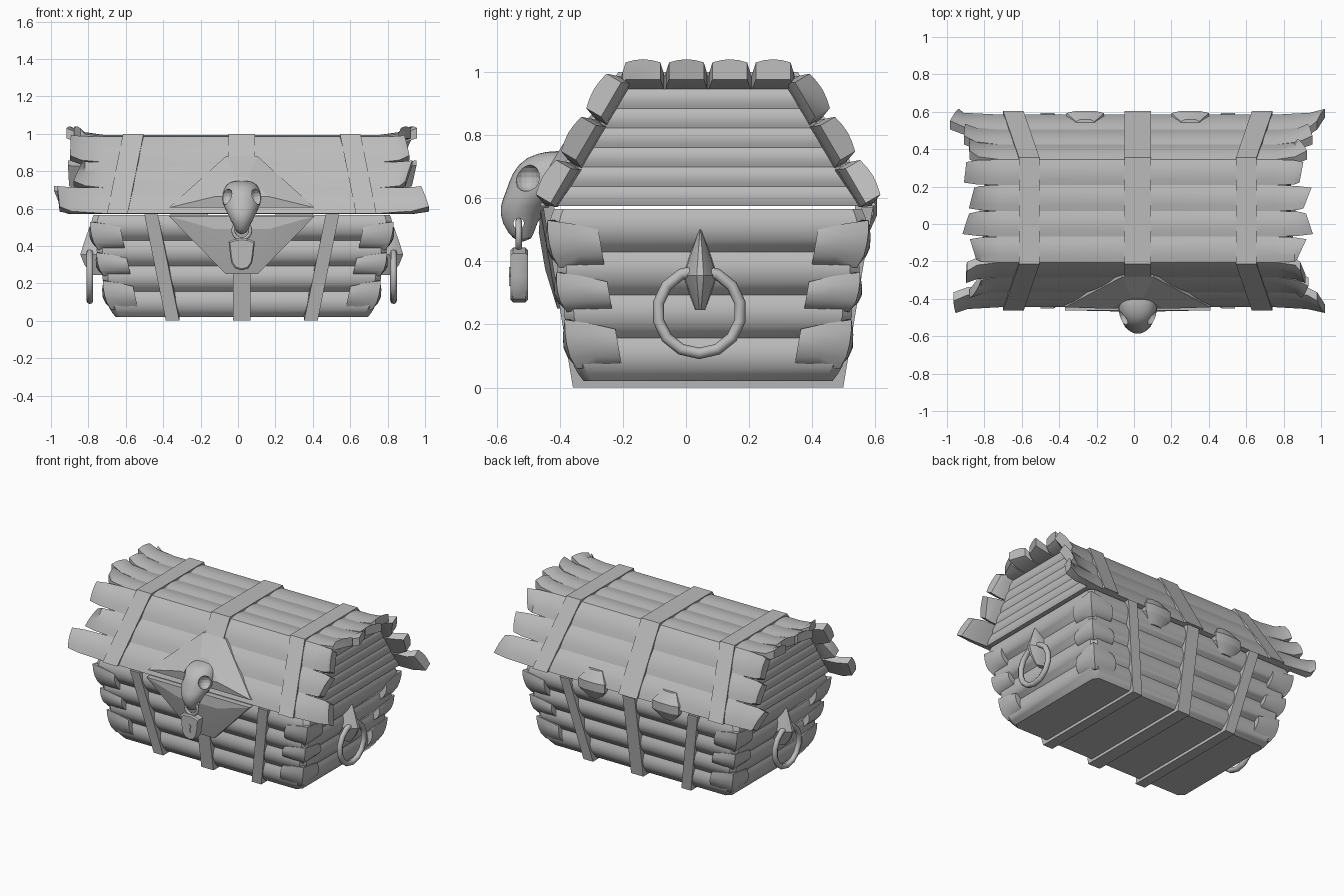
import bpy, bmesh, math, random
from mathutils import Vector

random.seed(4)
old = bpy.data.objects.get("Cube")
if old:
    bpy.data.objects.remove(old, do_unlink=True)

CX, CY = 0.02, 0.07          # centre of the chest

grey = bpy.data.materials.new("plain grey")
grey.use_nodes = True
grey.diffuse_color = (0.5, 0.5, 0.5, 1)
grey.node_tree.nodes["Principled BSDF"].inputs["Base Color"].default_value = (0.5, 0.5, 0.5, 1)


def shade(ob, angle=35):
    bpy.ops.object.select_all(action='DESELECT')
    ob.select_set(True)
    bpy.context.view_layer.objects.active = ob
    bpy.ops.object.shade_smooth_by_angle(angle=math.radians(angle))


def loft(name, rings, loop=False, angle=35):
    """Skin a series of equal closed rings; cap the ends unless looped."""
    bm = bmesh.new()
    rows = [[bm.verts.new(p) for p in ring] for ring in rings]
    n, m = len(rows[0]), len(rows)
    for i in range(m if loop else m - 1):
        a, b = rows[i], rows[(i + 1) % m]
        for j in range(n):
            k = (j + 1) % n
            bm.faces.new((a[j], a[k], b[k], b[j]))
    if not loop:
        bm.faces.new(rows[0])
        bm.faces.new(rows[-1])
    bmesh.ops.recalc_face_normals(bm, faces=bm.faces)
    me = bpy.data.meshes.new(name)
    bm.to_mesh(me)
    bm.free()
    me.materials.append(grey)
    ob = bpy.data.objects.new(name, me)
    bpy.context.collection.objects.link(ob)
    shade(ob, angle)
    return ob


def mix(a, b, t):
    return a + (b - a) * t


def body_half(z):
    t = (z - 0.02) / 0.55
    return mix(0.70, 0.82, t), mix(0.42, 0.515, t)


def lid_half(z):
    t = (z - 0.575) / 0.41
    return mix(0.82, 0.80, t), mix(0.50, 0.26, t)


def stack(name, z0, z1, count, half, bulge, chamfer):
    """Pile of rounded boards forming a hollow-looking tapered box."""
    rings, steps = [], 6
    for i in range(count * steps + 1):
        z = mix(z0, z1, i / (count * steps))
        out = bulge * (abs(math.sin(math.pi * i / steps)) - 1)
        hx, hy = (h + out for h in half(z))
        ring, c = [], chamfer
        for sx, sy in ((1, 1), (-1, 1), (-1, -1), (1, -1)):
            pair = [(sx * hx, sy * (hy - c)), (sx * (hx - c), sy * hy)]
            ring += pair if sx * sy > 0 else pair[::-1]
        rings.append([(CX + x, CY + y, z) for x, y in ring])
    return loft(name, rings)


stack("body_boards", 0.02, 0.565, 4, body_half, 0.026, 0.03)
stack("lid_gables", 0.575, 0.945, 6, lid_half, 0.008, 0.004)

# Lid planks with ragged, flared ends
profile = [Vector((0, y, z)) for y, z in
           ((-0.445, 0.575), (-0.205, 0.985), (0.345, 0.985), (0.585, 0.575))]


def lid_plank(name, a, b):
    along = b - a
    normal = Vector((0, -along.z, along.y)).normalized()
    stations = []
    for side in (-1, 1):
        reach = random.uniform(0.87, 0.93) + 0.12 * max(0, 0.78 - a.lerp(b, .5).z) / 0.12
        ends = [(min(reach, 0.98), 0.045, 0.10), (mix(0.8, reach, .5), 0.014, 0.03), (0.74, 0, 0)]
        stations += [(side * x, l, g) for x, l, g in (ends if side < 0 else ends[::-1])]
    rings = []
    for x, lift, gap in stations:
        skew = random.uniform(-0.02, 0.02) if lift > 0.03 else 0
        ring = []
        for t, h in ((0, 0), (.25, .007), (.5, .01), (.75, .007), (1, 0), (1, -.045), (0, -.045)):
            p = a + along * mix(gap, 1 - gap, t) + normal * (h + lift * (1 if h >= 0 else 0.8))
            p.z = max(p.z, 0.572)
            ring.append((CX + x + skew * (t - .5) * 3, p.y, p.z))
        rings.append(ring)
    loft(name, rings)


for seg, (label, count) in enumerate((("front", 3), ("top", 4), ("back", 3))):
    p, q = profile[seg], profile[seg + 1]
    for i in range(count):
        lid_plank(f"{label}_lid_plank_{i + 1}", p.lerp(q, i / count), p.lerp(q, (i + 1) / count))


# Metal straps following a path of (x, y, z, half width)
def strap(name, path, centre, grow):
    rings = []
    for x, y, z, w in path:
        oy, oz = mix(centre[0], y, grow), mix(centre[1], z, grow)
        iy, iz = mix(centre[0], y, 0.95), mix(centre[1], z, 0.95)
        rings.append([(x - w, iy, iz), (x - w, oy, oz), (x + w, oy, oz), (x + w, iy, iz)])
    loft(name, rings)


for label, s, w in (("left", 1, .055), ("middle", 0, .07), ("right", -1, .055)):
    low, high = CX + s * 0.665, CX + s * 0.58
    strap(label + "_lid_strap", [(low if i in (0, 3) else high, p.y, p.z, w)
                                 for i, p in enumerate(profile)], (CY, 0.575), 1.035)
    w = 0.036 if s else 0.046
    top, base = CX + s * 0.485, CX + s * 0.37
    strap(label + "_body_strap",
          [(top, -0.442, 0.57, w), (base, -0.35, 0.012, w),
           (base, 0.49, 0.012, w), (top, 0.582, 0.57, w)], (CY, 0.57), 1.02)

# Curled corner guards, three on every upright edge
for sx in (-1, 1):
    for sy in (-1, 1):
        for k, (z0, z1) in enumerate(((0.06, 0.215), (0.24, 0.365), (0.38, 0.53))):
            rings = []
            for dx, dy, out, drop in ((.155, 0, .02, .03), (.08, 0, .018, .012), (0, 0, .008, 0),
                                      (0, .08, .018, .012), (0, .155, .02, .03)):
                ring = []
                for t, o in ((0, -.035), (0, -.01), (.25, .6), (.5, 1), (.75, .8), (1, .1), (1, -.035)):
                    z = mix(z0 + drop * .2, z1 - drop, t)
                    hx, hy = body_half(z)
                    off = o * out if o > 0 else o
                    ring.append((CX + sx * (hx - dx + (off if dx == 0 else 0)),
                                 CY + sy * (hy - dy + (off if dy == 0 else 0)), z))
                rings.append(ring)
            loft(f"corner_guard_{sx}_{sy}_{k}", rings, angle=50)


# Faceted clasp plates on lid and body
def clasp(name, z0, z1, surface, peak_z, rise):
    rings = []
    for inset, lift in ((0, -.02), (0, .018), (.62, rise)):
        ring = []
        for x, z in ((-.39, z0), (.39, z0), (.085, z1), (-.085, z1)):
            x, z = mix(x, 0, inset), mix(z, peak_z, inset)
            ring.append((CX + x, surface(z) - lift, z))
        rings.append(ring)
    loft(name, rings, angle=10)


clasp("lid_clasp", 0.605, 0.88, lambda z: mix(-.445, -.205, (z - .575) / .41), 0.70, 0.06)
clasp("body_clasp", 0.56, 0.25, lambda z: CY - body_half(z)[1], 0.45, 0.035)

# Ring handles on their pointed mounts
for label, s in (("left", 1), ("right", -1)):
    bpy.ops.mesh.primitive_torus_add(major_segments=14, minor_segments=8, major_radius=0.132,
                                     minor_radius=0.018, rotation=(0, math.pi / 2, 0),
                                     location=(CX + s * 0.812, 0.042, 0.24))
    ring = bpy.context.object
    ring.name = label + "_handle_ring"
    ring.data.materials.append(grey)
    shade(ring, 50)
    rings = []
    for z, w, d in ((.50, .004, .01), (.43, .03, .05), (.355, .056, .09), (.30, .036, .08), (.245, .016, .05)):
        base = body_half(z)[0] - 0.03
        rings.append([(CX + s * (base + a * (d + .03)), 0.045 + b * w, z)
                      for a, b in ((0, -1), (.6, -.9), (1, -.2), (1, .2), (.6, .9), (0, 1))])
    loft(label + "_handle_mount", rings)

# Hinges across the rear joint
for label, s in (("left", 1), ("right", -1)):
    rings = []
    for z, w, y in ((.48, .05, .575), (.545, .1, .605), (.60, .1, .605), (.665, .05, .56)):
        x = CX + s * 0.28
        rings.append([(x - w, y - .07, z), (x - w, y - .012, z), (x - w * .5, y, z),
                      (x + w * .5, y, z), (x + w, y - .012, z), (x + w, y - .07, z)])
    loft(label + "_hinge", rings, angle=20)

# Skull on the clasp
rings = []
for z, yc, ry, rx in ((.75, -.40, .03, .04), (.733, -.42, .09, .085), (.68, -.435, .12, .108),
                      (.625, -.465, .105, .105), (.575, -.515, .078, .078),
                      (.52, -.53, .056, .052), (.46, -.515, .028, .024)):
    rings.append([(CX + rx * math.cos(a), yc + ry * math.sin(a), z)
                  for a in (math.tau * i / 16 for i in range(16))])
skull = loft("skull", rings, angle=60)
skull.modifiers.new("round", 'SUBSURF').levels = 1
skull.modifiers["round"].render_levels = 1


def carve(cutter, name):
    cutter.name = name
    cutter.data.materials.append(grey)
    cutter.hide_render = True
    cutter.hide_set(True)
    cut = skull.modifiers.new(name, 'BOOLEAN')
    cut.object, cut.operation, cut.solver = cutter, 'DIFFERENCE', 'EXACT'


for label, s in (("left", 1), ("right", -1)):
    bpy.ops.mesh.primitive_uv_sphere_add(segments=16, ring_count=8, radius=0.044,
                                         location=(CX + s * 0.085, -0.505, 0.665))
    carve(bpy.context.object, label + "_eye_cutter")
bpy.ops.mesh.primitive_cylinder_add(vertices=12, radius=0.017, depth=0.3,
                                    location=(CX, -0.53, 0.52), rotation=(0, math.pi / 2, 0))
carve(bpy.context.object, "shackle_hole_cutter")

# Padlock hanging from the skull
bpy.ops.mesh.primitive_torus_add(major_segments=16, minor_segments=8, major_radius=0.046,
                                 minor_radius=0.01, rotation=(math.pi / 2, 0, 0),
                                 location=(CX, -0.53, 0.483))
bpy.context.object.name = "lock_shackle"
bpy.context.object.data.materials.append(grey)
shade(bpy.context.object, 60)
half = [(0, .443), (.045, .435), (.07, .425), (.062, .35), (.055, .31), (.035, .28), (0, .27)]
outline = half + [(-x, z) for x, z in half[-2:0:-1]]
rings = [[(CX + x * k, y, mix(.355, z, k)) for x, z in outline]
         for y, k in ((-.50, .9), (-.508, 1), (-.548, 1), (-.556, .9))]
loft("lock_body", rings, angle=40)
keyhole = [(.013 * math.cos(a), .365 + .016 * math.sin(a))
           for a in (math.radians(-60 + 30 * i) for i in range(11))] + [(-.012, .322), (.012, .322)]
loft("keyhole_plate", [[(CX + x, y, z) for x, z in keyhole] for y in (-.553, -.560)])
